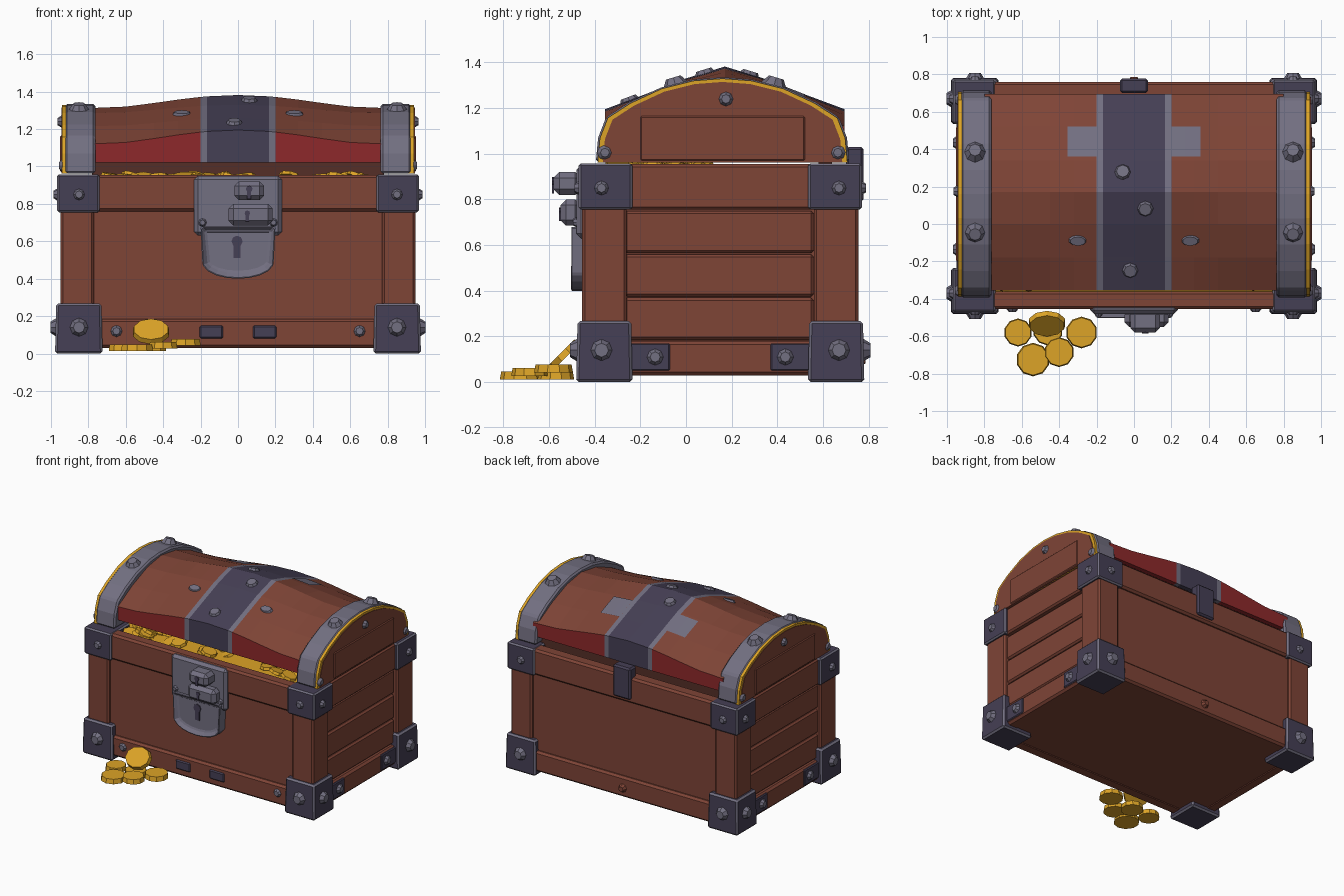
import bpy, bmesh, math, random
from mathutils import Vector

cube = bpy.data.objects.get("Cube")
if cube:
    bpy.data.objects.remove(cube, do_unlink=True)


def material(name, r, g, b):
    m = bpy.data.materials.new(name)
    m.use_nodes = True
    m.diffuse_color = (r, g, b, 1)
    bsdf = next(n for n in m.node_tree.nodes if n.type == "BSDF_PRINCIPLED")
    bsdf.inputs["Base Color"].default_value = (r, g, b, 1)
    bsdf.inputs["Roughness"].default_value = 0.8
    return m


WOOD = material("red brown wood", 0.21, 0.058, 0.037)
SHADE = material("dark wood", 0.09, 0.028, 0.02)
STEEL = material("grey steel", 0.17, 0.16, 0.22)
IRON = material("dark iron", 0.06, 0.05, 0.09)
GOLD = material("gold", 0.72, 0.37, 0.02)
RED = material("red trim", 0.27, 0.022, 0.024)
MID = 0.15  # depth centre of the chest


def finish(name, bm, mats, bevel=0, bevel_mat=-1):
    bmesh.ops.recalc_face_normals(bm, faces=bm.faces)
    me = bpy.data.meshes.new(name)
    bm.to_mesh(me)
    bm.free()
    for m in mats:
        me.materials.append(m)
    ob = bpy.data.objects.new(name, me)
    bpy.context.collection.objects.link(ob)
    if bevel:
        mod = ob.modifiers.new("Bevel", "BEVEL")
        mod.width, mod.segments, mod.material = bevel, 1, bevel_mat
    return ob


def box(name, xs, ys, zs, mat, bevel=0.01, edge=None, flare=0):
    """Box from ranges; flare widens the foot."""
    bm = bmesh.new()
    bmesh.ops.create_cube(bm, size=1)
    for v in bm.verts:
        k = 1 + (flare if v.co.z < 0 else 0)
        v.co = Vector((sum(xs) / 2 + v.co.x * (xs[1] - xs[0]) * k,
                       sum(ys) / 2 + v.co.y * (ys[1] - ys[0]) * k,
                       sum(zs) / 2 + v.co.z * (zs[1] - zs[0])))
    return finish(name, bm, [mat, edge] if edge else [mat], bevel, 1 if edge else -1)


def disc(name, loc, axis, r, h, mat, top=0.55, sides=8, stretch=1):
    """Stud or coin: a short tapered cylinder rising along axis."""
    bm = bmesh.new()
    bmesh.ops.create_cone(bm, cap_ends=True, segments=sides, radius1=r, radius2=r * top, depth=h)
    for v in bm.verts:
        v.co.x *= stretch
    ob = finish(name, bm, [mat])
    ob.location = loc
    ob.rotation_mode = "QUATERNION"
    ob.rotation_quaternion = Vector((0, 0, 1)).rotation_difference(Vector(axis))
    return ob


def prism(name, pts, place, a, b, mat, bevel=0.0, recess=0):
    """Extrude a 2D outline between a and b; optionally recess the b face."""
    bm = bmesh.new()
    lo = [bm.verts.new(place(p, a)) for p in pts]
    hi = [bm.verts.new(place(p, b)) for p in pts]
    bm.faces.new(lo)
    cap = bm.faces.new(hi)
    for i in range(len(pts)):
        j = (i + 1) % len(pts)
        bm.faces.new((lo[i], lo[j], hi[j], hi[i]))
    if recess:
        bmesh.ops.recalc_face_normals(bm, faces=bm.faces)
        bmesh.ops.inset_region(bm, faces=[cap], thickness=0.035, depth=-recess)
    return finish(name, bm, [mat], bevel)


# Body core, rails and rims
box("body_core", (-0.9, 0.9), (-0.43, 0.735), (0.035, 0.86), WOOD)
for face, (y0, y1) in {"front": (-0.455, -0.36), "back": (0.66, 0.76)}.items():
    box(face + "_rim", (-0.9, 0.9), (y0, y1), (0.76, 0.955), WOOD, 0.015)
    box(face + "_rail", (-0.9, 0.9), (y0, y1), (0.03, 0.185), WOOD, 0.015)
for side in (-1, 1):
    def span(a, b):
        return tuple(sorted((side * a, side * b)))
    box("side_rim", span(0.85, 0.945), (-0.42, 0.72), (0.755, 0.955), WOOD, 0.012)
    box("side_rail", span(0.85, 0.94), (-0.42, 0.72), (0.03, 0.18), WOOD, 0.015)
    for i in range(3):
        z = 0.185 + i * 0.19
        box("side_plank", span(0.85, 0.925), (-0.27, 0.56), (z, z + 0.185), WOOD, 0.012)

    # Corner posts, brackets and their studs
    for end in (-1, 1):
        def depth(a, b):
            return tuple(sorted((MID + end * a, MID + end * b)))
        box("corner_post", span(0.77, 0.948), depth(0.41, 0.605), (0.03, 0.9), WOOD, 0.012)
        box("top_bracket", span(0.74, 0.968), depth(0.385, 0.62), (0.755, 0.958), IRON, 0.01, STEEL)
        box("foot_bracket", span(0.73, 0.972), depth(0.39, 0.625), (0, 0.268), IRON, 0.012, STEEL, 0.05)
        for z, r, h, x, y in ((0.85, 0.035, 0.025, 0.975, 0.625), (0.14, 0.055, 0.04, 0.982, 0.638)):
            disc("bracket_stud", (side * 0.85, MID + end * y, z), (0, end, 0), r, h, STEEL)
            disc("bracket_stud", (side * x, MID + end * 0.52, z), (side, 0, 0), r, h, STEEL)
        box("rail_plate", span(0.93, 0.948), depth(0.22, 0.4), (0.05, 0.17), IRON, 0.006)
        disc("rail_stud", (side * 0.955, MID + end * 0.285, 0.11), (side, 0, 0), 0.04, 0.025, STEEL)
    disc("front_rail_stud", (side * 0.65, -0.46, 0.12), (0, -1, 0), 0.035, 0.02, STEEL)
    box("front_rail_plate", span(0.08, 0.205), (-0.463, -0.44), (0.08, 0.15), IRON, 0.008)
disc("back_rail_knob", (0, 0.77, 0.1), (0, 1, 0), 0.035, 0.03, WOOD)
box("back_hinge", (-0.075, 0.075), (0.7, 0.778), (0.79, 1.03), IRON, 0.012)

# Treasure inside and the board behind it
box("treasure_bed", (-0.84, 0.84), (-0.37, 0.65), (0.85, 0.925), GOLD, 0)
box("inner_board", (-0.78, 0.78), (0.58, 0.64), (0.86, 1.06), SHADE, 0)
random.seed(4)
for i in range(55):
    spot = (random.uniform(-0.7, 0.7), random.uniform(-0.33, 0.1), random.uniform(0.92, 0.95))
    tilt = (random.uniform(-0.4, 0.4), random.uniform(-0.4, 0.4), 1)
    disc("treasure_coin", spot, tilt, 0.06, 0.02, GOLD, 0.9)

# Lid surface: half profile of (offset from crown, height, swell at centre)
LID_Y = 0.17
HALF = [(0.525, 1.02, 0), (0.525, 1.12, 0.075), (0.35, 1.215, 0.045), (0.17, 1.285, 0.045), (0, 1.312, 0.07)]


def swell(x):
    return math.cos(min(abs(x) / 0.72, 1) * math.pi / 2) ** 1.6


def lid_z(x, y):
    d = abs(y - LID_Y)
    for (d0, z0, s0), (d1, z1, s1) in zip(HALF[1:], HALF[2:]):
        if d >= d1:
            t = (d - d1) / (d0 - d1)
            return z1 + (z0 - z1) * t + swell(x) * (s1 + (s0 - s1) * t)


half_x = [0, 0.165, 0.2, 0.32, 0.45, 0.6, 0.8]
stations = [-x for x in half_x[:0:-1]] + half_x
profile = [(LID_Y - d, z, s) for d, z, s in HALF] + [(LID_Y + d, z, s) for d, z, s in HALF[-2::-1]]
bm = bmesh.new()
rows = [[bm.verts.new((x, y, z + s * swell(x))) for y, z, s in profile] for x in stations]
for r0, r1 in zip(rows, rows[1:]):
    for i in range(len(profile) - 1):
        f = bm.faces.new((r0[i], r1[i], r1[i + 1], r0[i + 1]))
        x = abs(f.calc_center_median().x)
        edge_row = i in (0, len(profile) - 2)
        f.material_index = 2 if x < 0.165 else 3 if x < 0.2 else 1 if edge_row else 0
lid = finish("lid_shell", bm, [WOOD, RED, IRON, STEEL])
solid = lid.modifiers.new("Solidify", "SOLIDIFY")
solid.thickness, solid.offset = 0.035, -1

# Strap tabs and studs that follow the lid
for side in (-1, 1):
    bm = bmesh.new()
    bmesh.ops.create_grid(bm, x_segments=4, y_segments=4, size=0.5)
    for v in bm.verts:
        x, y = side * (0.275 + v.co.x * 0.16), 0.44 + v.co.y * 0.16
        v.co = (x, y, lid_z(x, y) + 0.007)
    bmesh.ops.recalc_face_normals(bm, faces=bm.faces)
    finish("strap_tab", bm, [STEEL])
    disc("lid_oval", (side * 0.3, -0.09, lid_z(0.3, -0.09) + 0.003), (0, -0.4, 1), 0.032, 0.016, STEEL, 0.8, 10, 1.6)
for x, y in ((-0.06, 0.28), (0.06, 0.08), (-0.02, -0.25)):
    slope = (lid_z(x, y + 0.02) - lid_z(x, y - 0.02)) / 0.04
    disc("strap_stud", (x, y, lid_z(x, y) + 0.005), (0, -slope, 1), 0.045, 0.02, STEEL, 0.75)

# Lid ends: steel band, gold edge and wooden end panel
ARCH = [(0.555, 0.962), (0.545, 1.07), (0.51, 1.16), (0.41, 1.225), (0.27, 1.29), (0.13, 1.325), (0, 1.335)]
arch = [(-d, z) for d, z in ARCH] + [(d, z) for d, z in ARCH[-2::-1]]


def scaled(k):
    return [(LID_Y - 0.01 + d * k, 0.962 + (z - 0.962) * k) for d, z in arch]


def along_x(p, t):
    return (t, p[0], p[1])


for side in (-1, 1):
    prism("lid_band", scaled(1), along_x, side * 0.762, side * 0.925, STEEL, 0.012)
    prism("gold_edge", scaled(0.985), along_x, side * 0.91, side * 0.94, GOLD)
    prism("lid_end_panel", scaled(0.945), along_x, side * 0.9, side * 0.945, WOOD)
    box("lid_end_ridge", tuple(sorted((side * 0.93, side * 0.951))), (-0.2, 0.52), (0.97, 1.165), WOOD, 0.006)
    disc("lid_end_stud", (side * 0.952, 0.175, 1.24), (side, 0, 0), 0.035, 0.025, STEEL)
    for end in (-1, 1):
        disc("band_corner_stud", (side * 0.947, 0.155 + end * 0.51, 1.005), (side, 0, 0), 0.035, 0.018, STEEL)
        disc("band_top_stud", (side * 0.85, LID_Y + end * 0.22, 1.315), (0, end * 0.3, 1), 0.06, 0.04, STEEL)

# Lock: plate, recessed shield, two clasps and keyholes
box("lock_plate", (-0.235, 0.235), (-0.48, -0.43), (0.63, 0.95), STEEL, 0.02)
u_shape = [(-0.2, 0.68)] + [(-0.2 * math.cos(a), 0.53 - 0.13 * math.sin(a) ** 0.7)
                            for a in (math.pi * i / 10 for i in range(1, 10))] + [(0.2, 0.68)]


def along_y(p, t):
    return (p[0], t, p[1])


prism("lock_shield", u_shape, along_y, -0.42, -0.508, STEEL, 0.008, 0.03)
box("lower_clasp", (-0.05, 0.185), (-0.55, -0.46), (0.685, 0.8), STEEL, 0.025)
box("upper_clasp", (-0.02, 0.14), (-0.58, -0.46), (0.82, 0.92), STEEL, 0.025)
for x, y, z, r in ((-0.005, -0.481, 0.6, 0.03), (0.06, -0.582, 0.88, 0.018), (0.05, -0.552, 0.75, 0.015)):
    disc("keyhole_top", (x, y, z), (0, -1, 0), r, 0.009, IRON, 1)
    box("keyhole_slot", (x - r * 0.6, x + r * 0.6), (y - 0.004, y + 0.004), (z - r * 3, z), IRON, 0)
for side in (-1, 1):
    disc("lock_plate_stud", (side * 0.19, -0.485, 0.7), (0, -1, 0), 0.025, 0.02, STEEL)

# Spilled coins by the front
for x, y, z, r in ((-0.62, -0.58, 0.03, 0.075), (-0.28, -0.58, 0.06, 0.085), (-0.54, -0.725, 0.03, 0.09),
                   (-0.4, -0.685, 0.045, 0.08), (-0.46, -0.57, 0.03, 0.08)):
    disc("spilled_coin", (x, y, z), (0, 0, 1), r, 0.035, GOLD, 0.93, 10)
disc("leaning_coin", (-0.465, -0.535, 0.12), (0, -0.7, 0.7), 0.085, 0.03, GOLD, 0.93, 10, 1.2)
